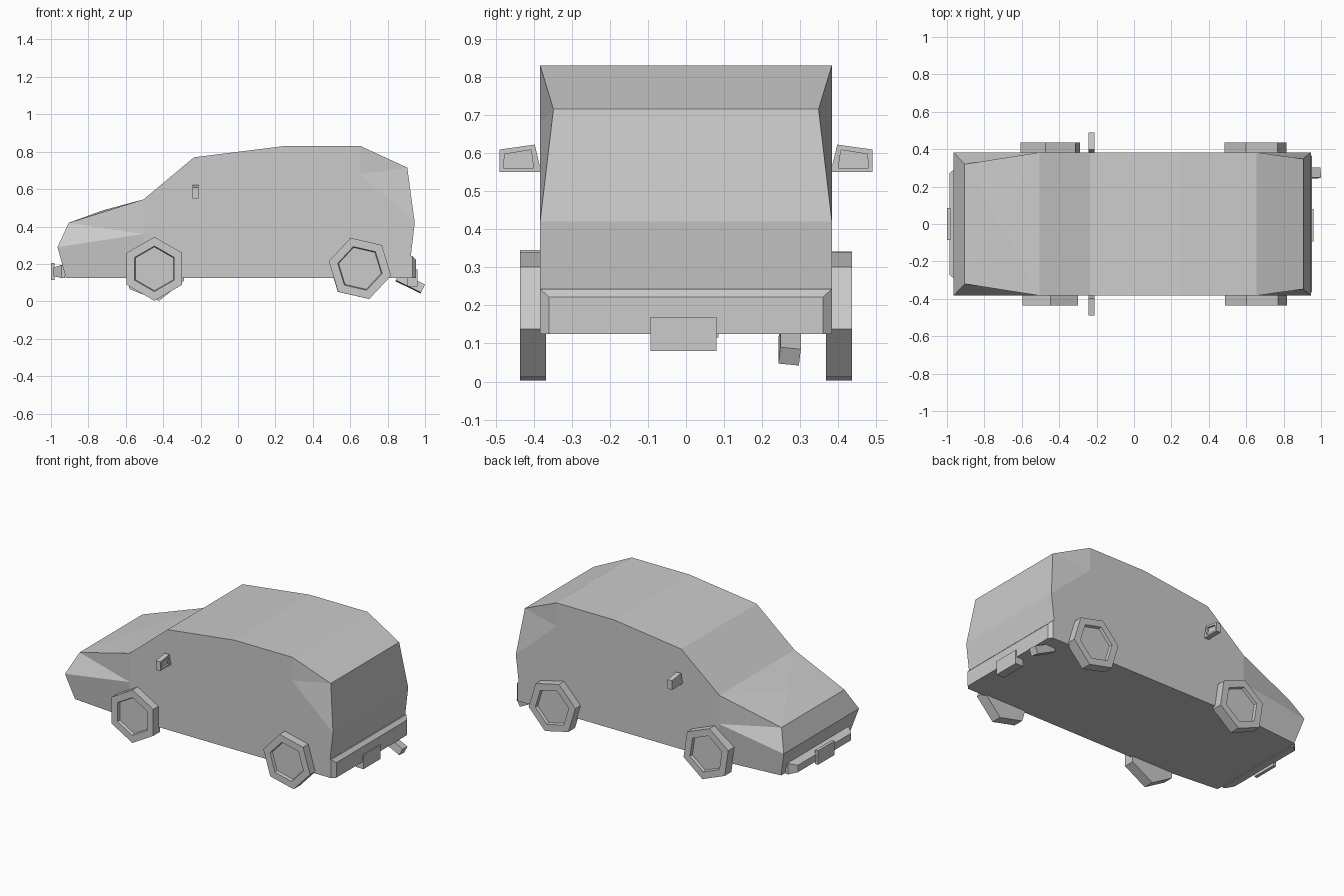
import bpy, bmesh
from math import sin, cos, radians
from mathutils import Matrix

if "Cube" in bpy.data.objects:
    bpy.data.objects.remove(bpy.data.objects["Cube"])


def make(name, verts, faces):
    bm = bmesh.new()
    vs = [bm.verts.new(v) for v in verts]
    for f in faces:
        bm.faces.new([vs[i] for i in f])
    bmesh.ops.recalc_face_normals(bm, faces=bm.faces)
    mesh = bpy.data.meshes.new(name)
    bm.to_mesh(mesh)
    bm.free()
    ob = bpy.data.objects.new(name, mesh)
    bpy.context.collection.objects.link(ob)
    return ob


def loft(name, loops):
    """Skin a chain of equal loops and cap both ends."""
    n = len(loops[0])
    faces = [list(range(n)), [(len(loops) - 1) * n + i for i in range(n)]]
    for k in range(len(loops) - 1):
        for i in range(n):
            j = (i + 1) % n
            faces.append([k * n + i, k * n + j, (k + 1) * n + j, (k + 1) * n + i])
    return make(name, [p for lp in loops for p in lp], faces)


def rect(x, y0, y1, z0, z1):
    return [(x, y0, z0), (x, y1, z0), (x, y1, z1), (x, y0, z1)]


# Body: profile points (x, half width, z), plus crease points on the flanks
W = 0.383
half = [(-0.92, 0.345, 0.125), (-0.965, W, 0.29), (-0.905, 0.32, 0.42),
        (-0.505, W, 0.545), (-0.235, W, 0.77), (0.245, W, 0.83),
        (0.655, W, 0.83), (0.905, 0.348, 0.715), (0.945, W, 0.42),
        (0.91, W, 0.125), (-0.505, W, 0.125),
        (-0.505, W, 0.36), (0.655, W, 0.68)]
N = len(half)
verts = [(x, s * y, z) for s in (1, -1) for x, y, z in half] + [(-0.72, 0, 0.487)]
faces = []
for i in range(11):
    j = (i + 1) % 11
    if i == 2:      # hood rises to a shallow crown
        ring = [i, j, j + N, i + N]
        faces += [[ring[k], ring[(k + 1) % 4], 2 * N] for k in range(4)]
    else:
        faces.append([i, j, j + N, i + N])
for o in (0, N):
    for f in ([10, 11, 3, 4, 5, 6, 12, 8, 9], [0, 1, 11, 10],
              [1, 2, 11], [2, 3, 11], [6, 7, 12], [7, 8, 12]):
        faces.append([i + o for i in f])
make("body", verts, faces)

# Bumpers and plates
loft("rear_bumper", [rect(0.905, -W, W, 0.125, 0.243), rect(0.932, -W, W, 0.125, 0.243),
                     rect(0.953, -0.36, 0.36, 0.125, 0.222)])
loft("front_bumper", [rect(-0.925, -0.31, 0.31, 0.125, 0.195),
                      rect(-0.945, -0.31, 0.31, 0.125, 0.195),
                      rect(-0.987, -0.27, 0.27, 0.135, 0.18)])
loft("front_plate", [rect(-1.0, -0.085, 0.085, 0.115, 0.205),
                     rect(-0.98, -0.085, 0.085, 0.115, 0.205)])
loft("rear_plate", [rect(0.905, -0.093, 0.08, 0.08, 0.17),
                    rect(0.96, -0.093, 0.08, 0.08, 0.17)])

# Exhaust pipe, tilted down toward the rear
pipe = loft("exhaust", [rect(-0.15, -0.027, 0.027, -0.024, 0.024),
                        rect(0, -0.027, 0.027, -0.024, 0.024)])
pipe.data.transform(Matrix.Translation((0.988, 0.272, 0.066))
                    @ Matrix.Rotation(radians(26), 4, 'Y')
                    @ Matrix.Rotation(radians(-6), 4, 'X'))


# Six-sided wheels with a recessed hub
def hexagon(cx, cz, y, r, turn):
    return [(cx + r * cos(radians(90 + turn + 60 * k)), y,
             cz + r * sin(radians(90 + turn + 60 * k))) for k in range(6)]


for name, cx, s, turn, z in (("front_wheel_right", -0.447, -1, 0, 0.174),
                             ("front_wheel_left", -0.447, 1, 8.5, 0.172),
                             ("rear_wheel_right", 0.652, -1, 17, 0.176),
                             ("rear_wheel_left", 0.65, 1, 17, 0.176)):
    loft(name, [hexagon(cx, z, s * y, r, turn) for y, r in
                ((0.368, 0.171), (0.436, 0.171), (0.436, 0.122), (0.418, 0.117))])

# Door mirrors with a recessed rear glass
outer = [(0.38, 0.55), (0.49, 0.55), (0.489, 0.609), (0.397, 0.622)]
inner = [(0.4, 0.561), (0.479, 0.561), (0.476, 0.597), (0.407, 0.608)]
for side, s in (("right", -1), ("left", 1)):
    loft("mirror_" + side, [[(x, s * y, z) for y, z in shape] for x, shape in
                            ((-0.243, outer), (-0.211, outer),
                             (-0.211, inner), (-0.222, inner))])
